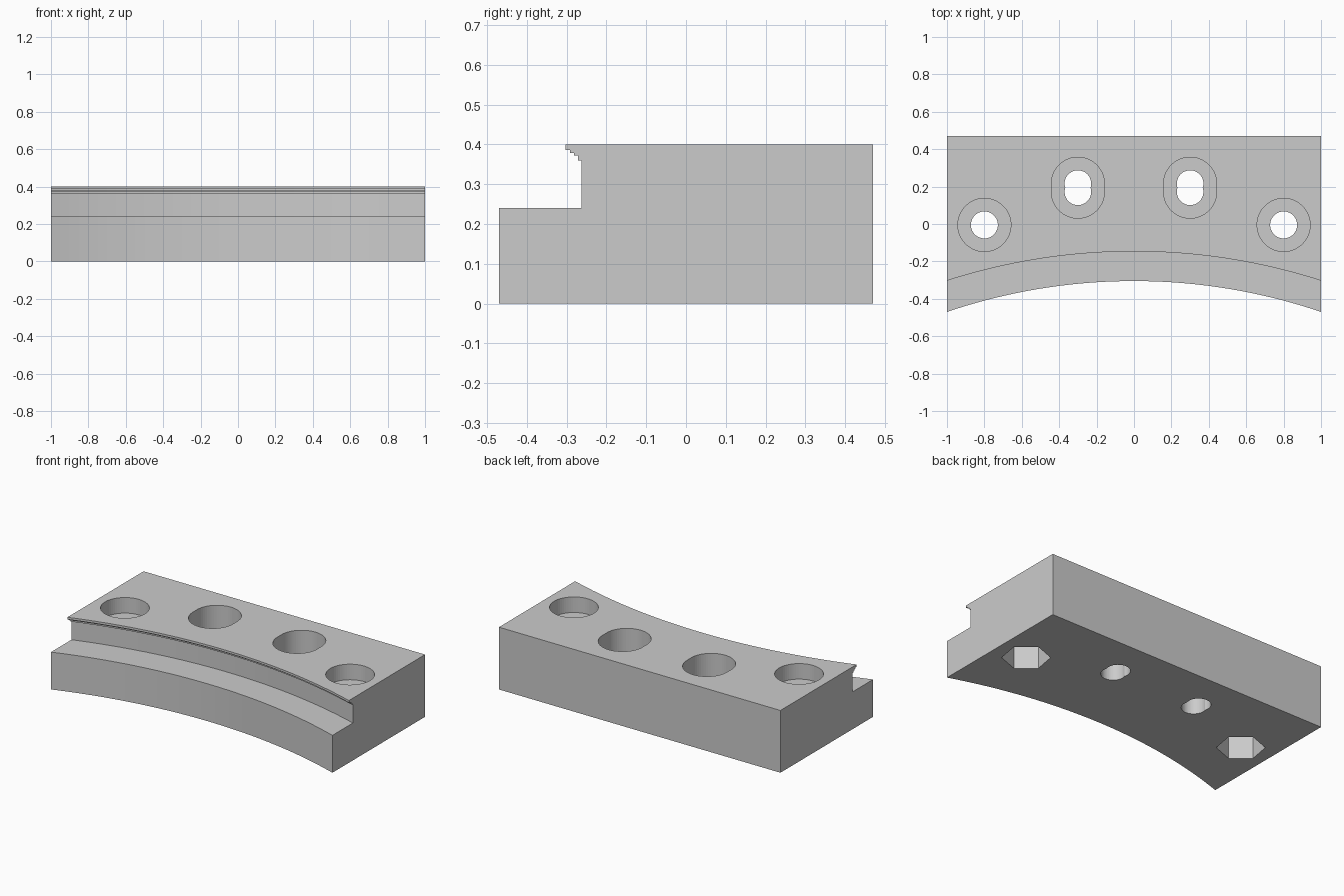
import bpy, bmesh
from math import sin, cos, pi, sqrt, radians

cube = bpy.data.objects.get("Cube")
if cube:
    bpy.data.objects.remove(cube)

grey = bpy.data.materials.new("plain_grey")
grey.use_nodes = True
colour = (0.6, 0.6, 0.6, 1)
grey.diffuse_color = colour
grey.node_tree.nodes["Principled BSDF"].inputs["Base Color"].default_value = colour


def mesh_object(name, bm):
    bmesh.ops.recalc_face_normals(bm, faces=bm.faces)
    mesh = bpy.data.meshes.new(name)
    bm.to_mesh(mesh)
    bm.free()
    mesh.materials.append(grey)
    obj = bpy.data.objects.new(name, mesh)
    bpy.context.collection.objects.link(obj)
    return obj


def loft(name, rings):
    """Skin a closed solid through matching rings of points."""
    bm = bmesh.new()
    rows = [[bm.verts.new(p) for p in ring] for ring in rings]
    for a, b in zip(rows, rows[1:]):
        for i in range(len(a)):
            j = (i + 1) % len(a)
            bm.faces.new((a[i], a[j], b[j], b[i]))
    bm.faces.new(rows[0])
    bm.faces.new(rows[-1])
    return mesh_object(name, bm)


# Block: stepped profile swept along a shallow arc, with a flat back
BACK, SAG_CENTRE, STEPS = 0.47, -3.418, 40
# End-section depth and height of each corner on the curved side
front = [(-0.47, 0), (-0.47, 0.24), (-0.262, 0.24), (-0.262, 0.36),
         (-0.271, 0.36), (-0.271, 0.372), (-0.281, 0.372), (-0.281, 0.379),
         (-0.292, 0.379), (-0.292, 0.386), (-0.303, 0.386), (-0.303, 0.4)]


def section(x):
    ring = []
    for y_end, z in front:
        radius_sq = 1 + (y_end - SAG_CENTRE) ** 2
        ring.append((x, SAG_CENTRE + sqrt(radius_sq - x * x), z))
    return ring + [(x, BACK, 0.4), (x, BACK, 0)]


block = loft("curved_block", [section(-1 + 2 * i / STEPS) for i in range(STEPS + 1)])


def cut(x, y, radius, z0, z1, sides=64, turn=0, stretch=0):
    """Cut a prism; stretch lengthens it along y into a slot."""
    outline = []
    for i in range(sides):
        a = turn + 2 * pi * (i + 0.5) / sides
        shift = stretch if sin(a) > 0 else -stretch
        outline.append((x + radius * cos(a), y + radius * sin(a) + shift))
    cutter = loft("hole_cutter", [[(px, py, z) for px, py in outline] for z in (z0, z1)])
    cutter.hide_render = True
    mod = block.modifiers.new("hole", 'BOOLEAN')
    mod.operation = 'DIFFERENCE'
    mod.solver = 'EXACT'
    mod.object = cutter
    bpy.context.view_layer.objects.active = block
    bpy.ops.object.modifier_apply(modifier=mod.name)
    bpy.data.objects.remove(cutter)


for side in (-1, 1):
    # Outer bolt holes: round counterbore above, hexagonal nut pocket below
    x, y = side * 0.8, -0.005
    cut(x, y, 0.142, 0.3, 0.5)
    cut(x, y, 0.072, -0.1, 0.5)
    cut(x, y, 0.14, -0.1, 0.2, sides=6, turn=radians(-10))
    # Inner adjusting slots: deep oval counterbore over two overlapping holes
    x, y = side * 0.3, 0.194
    cut(x, y, 0.142, 0.16, 0.5, stretch=0.021)
    for shift in (-0.022, 0.022):
        cut(x, y + shift, 0.071, -0.1, 0.5)
